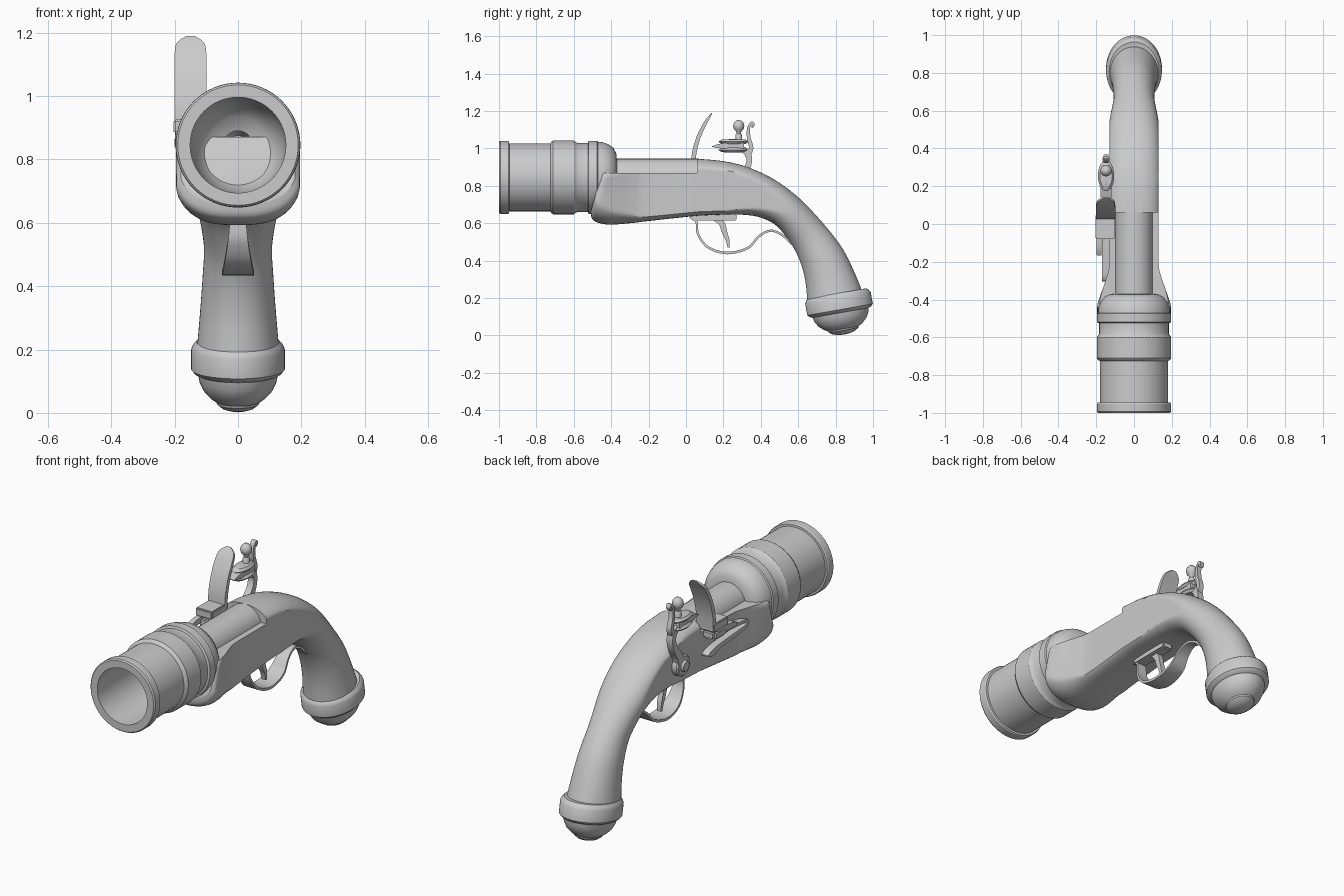
import bpy, bmesh, math
from mathutils import Matrix, Vector


def finish(name, bm, angle=32):
    bmesh.ops.remove_doubles(bm, verts=bm.verts, dist=0.0002)
    bmesh.ops.recalc_face_normals(bm, faces=bm.faces)
    me = bpy.data.meshes.new(name)
    bm.to_mesh(me)
    bm.free()
    ob = bpy.data.objects.new(name, me)
    bpy.context.collection.objects.link(ob)
    bpy.ops.object.select_all(action='DESELECT')
    ob.select_set(True)
    bpy.context.view_layer.objects.active = ob
    bpy.ops.object.shade_smooth_by_angle(angle=math.radians(angle))
    return ob


def smooth(pts, sub=5):
    """Catmull-Rom interpolation of tuples of any length."""
    p = [pts[0]] + list(pts) + [pts[-1]]
    out = []
    for i in range(1, len(p) - 2):
        for k in range(sub):
            t = k / sub
            out.append(tuple(
                0.5 * (2*b + (c-a)*t + (2*a-5*b+4*c-d)*t*t + (3*b-a-3*c+d)*t**3)
                for a, b, c, d in zip(p[i-1], p[i], p[i+1], p[i+2])))
    return out + [tuple(pts[-1])]


def loft(name, rings):
    bm = bmesh.new()
    rows = [[bm.verts.new(v) for v in r] for r in rings]
    n = len(rows[0])
    for a, b in zip(rows, rows[1:]):
        for i in range(n):
            j = (i + 1) % n
            bm.faces.new((a[i], a[j], b[j], b[i]))
    bm.faces.new(rows[0])
    bm.faces.new(rows[-1][::-1])
    return finish(name, bm)


def revolve(name, profile, matrix, segs=56):
    """Turn (radius, height) points about local z."""
    bm = bmesh.new()
    vs = [bm.verts.new((r, 0, h)) for r, h in profile]
    es = [bm.edges.new(e) for e in zip(vs, vs[1:])]
    bmesh.ops.spin(bm, geom=vs + es, axis=(0, 0, 1), cent=(0, 0, 0),
                   steps=segs, angle=2 * math.pi)
    bm.transform(matrix)
    return finish(name, bm)


def ribbon(name, x, pts, sub=6):
    """Flat bar along (y, z, half width, thickness) points."""
    p = smooth(pts, sub)
    rings = []
    for i, (y, z, w, t) in enumerate(p):
        a, b = p[max(i-1, 0)], p[min(i+1, len(p)-1)]
        d = Vector((b[0]-a[0], b[1]-a[1])).normalized() * t / 2
        rings.append([(x-w, y-d.y, z+d.x), (x+w, y-d.y, z+d.x),
                      (x+w, y+d.y, z-d.x), (x-w, y+d.y, z-d.x)])
    return loft(name, rings)


def box(name, lo, hi, bevel=0.006):
    bm = bmesh.new()
    bmesh.ops.create_cube(bm, size=1)
    for v in bm.verts:
        v.co = [l + (c + 0.5) * (h - l) for c, l, h in zip(v.co, lo, hi)]
    bmesh.ops.bevel(bm, geom=bm.edges[:], offset=bevel, segments=2, affect='EDGES')
    return finish(name, bm)


def place(x, y, z, rot=0, axis='X', scale=(1, 1, 1)):
    return (Matrix.Translation((x, y, z)) @ Matrix.Rotation(math.radians(rot), 4, axis)
            @ Matrix.Diagonal((*scale, 1)))


# Stock: clipped superellipse sections give flat side panels
# columns: top y, top z, bottom y, bottom z, half width, clip, upper power, lower power
fore = [(-.43, .945, -.51, .66, .19, .18, 2.5, 2.6),
        (-.41, .945, -.495, .615, .205, .195, 2.5, 2.6),
        (-.37, .945, -.42, .593, .198, .18, 2.5, 2.7),
        (-.28, .945, -.30, .60, .17, .146, 2.5, 3.2),
        (-.20, .945, -.20, .612, .16, .13, 2.5, 4),
        (.06, .945, .06, .64, .16, .13, 2.5, 4)]
grip = [(.06, .945, .06, .64, .16, .13, 2.5, 4),
        (.20, .932, .20, .646, .158, .13, 2.5, 4),
        (.33, .90, .31, .645, .15, .13, 2.4, 3.4),
        (.47, .835, .40, .63, .141, .13, 2.3, 2.8),
        (.61, .73, .485, .585, .129, .13, 2.1, 2.2),
        (.75, .58, .565, .485, .108, .13, 2, 2),
        (.84, .46, .612, .39, .112, .14, 2, 2),
        (.90, .34, .638, .29, .12, .14, 2, 2),
        (.945, .23, .65, .17, .13, .14, 2, 2)]


def section(s, cut):
    yt, zt, yb, zb, w, clip, nt, nb = s
    ring = []
    for i in range(64):
        a = 2 * math.pi * (i + 0.5) / 64
        c, q = math.cos(a), math.sin(a)
        n = nt if q > 0 else nb
        x = math.copysign(abs(c) ** (2 / n), c) * w
        f = 0.5 + 0.5 * math.copysign(abs(q) ** (2 / n), q)
        ring.append((max(-clip, min(clip, x)), yb + (yt - yb) * f,
                     min(zb + (zt - zb) * f, cut)))
    return ring


loft("stock", [section(s, .87) for s in smooth(fore)]
     + [section(s, 2) for s in smooth(grip)])

# Barrel with hollow bore, turned about the y axis (local z points to -y)
revolve("barrel", [
    (0, -.07), (.1, -.07), (.1, .37), (.13, .373), (.158, .388), (.178, .415),
    (.188, .445), (.19, .47), (.196, .475), (.196, .52), (.184, .525), (.184, .58),
    (.19, .59), (.197, .60), (.197, .71), (.19, .72), (.181, .725), (.181, .945),
    (.192, .946), (.196, .952), (.196, .993), (.19, 1), (.151, 1), (.15, .60),
    (.143, .54), (.122, .48), (.09, .44), (.045, .42), (.045, .15), (.03, .12), (0, .11)],
    place(0, 0, .845, 90), 64)

# Butt cap: oval band and stepped dome
revolve("butt_cap", [
    (0, .01), (.158, .01), (.17, 0), (.178, -.015), (.178, -.078), (.165, -.09),
    (.152, -.095), (.146, -.12), (.13, -.147), (.105, -.17), (.083, -.182),
    (.08, -.19), (.06, -.203), (.03, -.211), (0, -.213)],
    place(0, .81, .215, 10, 'X', (.83, 1, 1)))

# Trigger guard and trigger
ribbon("trigger_guard", 0, [
    (.02, .632, .022, .012), (.055, .61, .025, .012), (.065, .54, .032, .012),
    (.12, .47, .044, .013), (.22, .441, .05, .014), (.33, .467, .045, .013),
    (.39, .53, .034, .012), (.45, .56, .026, .012), (.51, .54, .022, .012),
    (.565, .49, .02, .012)])
ribbon("trigger", 0, [
    (.15, .625, .012, .02), (.19, .60, .014, .032), (.207, .55, .014, .028),
    (.222, .51, .014, .02), (.228, .47, .012, .012)])
box("trigger_plate", (-.03, .03, .615), (.03, .27, .65))

# Pan and pan cover on the left side
box("pan", (-.2, -.075, .825), (-.11, .035, .88), .014)
box("pan_cover", (-.203, -.08, .88), (-.1, .05, .925))

# Frizzen: curved striking plate with a rounded top
ribbon("frizzen", -.15, [
    (.038, .90, .05, .024), (.045, .98, .051, .024), (.067, 1.06, .051, .022),
    (.10, 1.13, .05, .018), (.122, 1.165, .042, .013), (.138, 1.188, .012, .006)])
ribbon("frizzen_arm", -.185, [
    (.04, .9, .014, .03), (-.04, .87, .014, .03), (-.12, .86, .014, .03),
    (-.165, .85, .012, .016)])

# V spring below the pan
ribbon("frizzen_spring", -.15, [
    (.05, .745, .02, .008), (.01, .75, .02, .034), (-.06, .765, .02, .026),
    (-.18, .775, .02, .024), (-.27, .785, .02, .02), (-.295, .80, .02, .018),
    (-.27, .815, .02, .016), (-.16, .825, .02, .016), (-.08, .83, .02, .016)])

# Cock: hub, goose neck and horn
for nm, r, x in (("cock_hub", .058, -.165), ("hub_screw", .03, -.178)):
    revolve(nm, [(0, 0), (r * .85, 0), (r, -.008), (r, -.05), (0, -.05)],
            place(x, .25, .77, 90, 'Y', (1, 1, -1)) @ Matrix.Translation((0, 0, -.0)), 32)
ribbon("goose_neck", -.148, [
    (.26, .76, .018, .06), (.285, .83, .018, .045), (.325, .89, .018, .034),
    (.338, .94, .018, .03), (.325, .98, .018, .034), (.29, 1.0, .018, .03)])
ribbon("cock_horn", -.148, [
    (.325, .95, .014, .024), (.348, 1.0, .014, .024), (.335, 1.06, .013, .02),
    (.335, 1.11, .013, .016), (.352, 1.138, .013, .014), (.36, 1.125, .012, .014),
    (.352, 1.112, .012, .01)])

# Jaws, flint and jaw screw
for nm, z in (("lower_jaw", .992), ("upper_jaw", 1.036)):
    revolve(nm, [(0, -.014), (.06, -.012), (.078, 0), (.06, .012), (0, .014)],
            place(-.148, .255, z, 0, 'X', (.55, 1.05, 1)), 32)
ribbon("flint", -.148, [(.31, 1.014, .03, .03), (.2, 1.014, .03, .03),
                        (.14, 1.01, .028, .004)], 2)
revolve("jaw_screw", [
    (0, 0), (.018, 0), (.018, .045), (.012, .055), (.014, .065), (.026, .078),
    (.03, .095), (.026, .112), (.014, .124), (0, .128)],
    place(-.148, .282, 1.025), 24)
